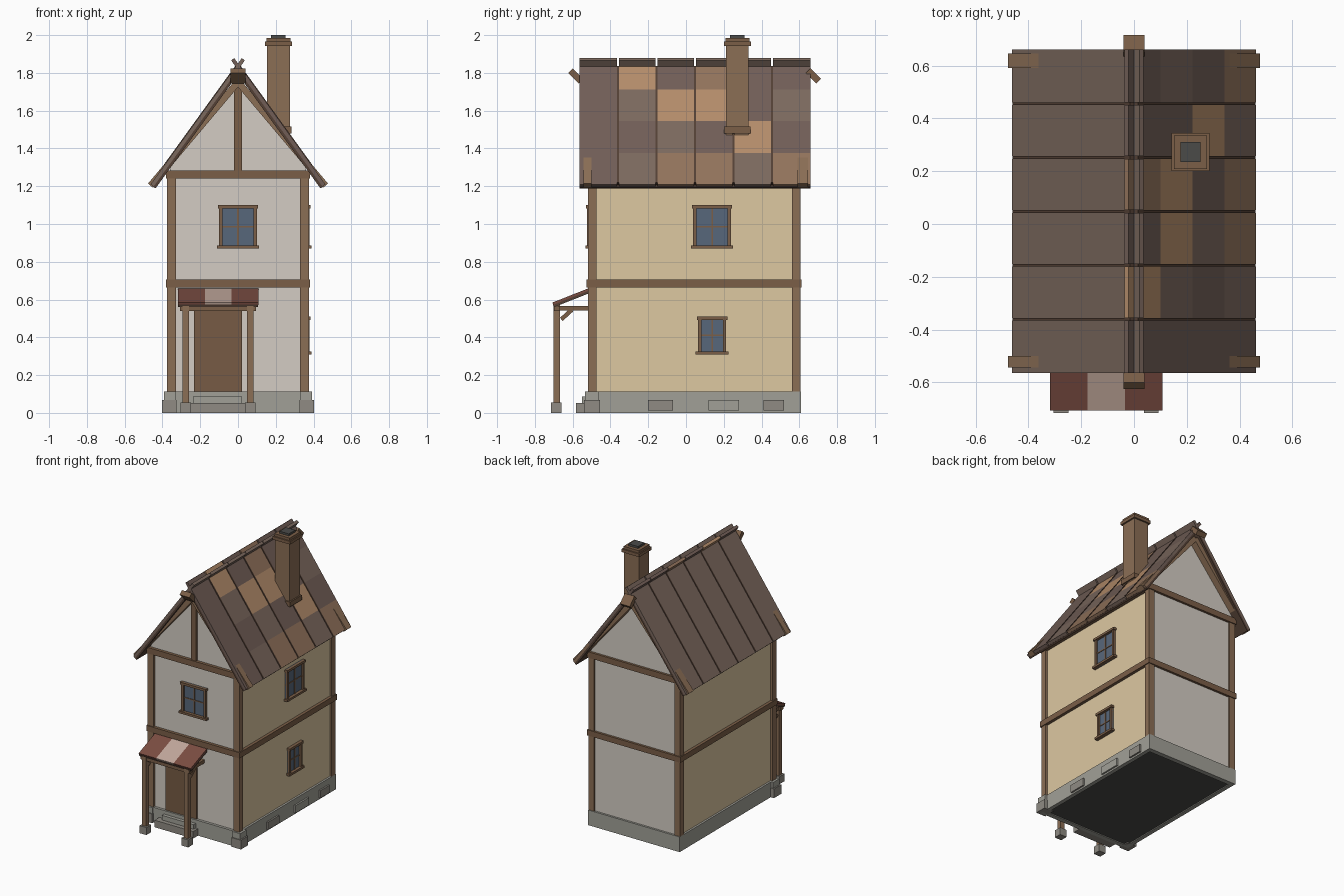
import bpy, math
from mathutils import Vector

if "Cube" in bpy.data.objects:
    bpy.data.objects.remove(bpy.data.objects["Cube"])


def mat(name, r, g, b):
    m = bpy.data.materials.new(name)
    m.diffuse_color = [(c / 255) ** 2.2 for c in (r, g, b)] + [1]
    m.use_nodes = True
    m.node_tree.nodes["Principled BSDF"].inputs["Base Color"].default_value = m.diffuse_color
    return m


WOOD = mat("wood", 138, 110, 86)
BEAM = mat("beam", 122, 95, 73)
DARK = mat("dark_wood", 84, 66, 56)
DOOR = mat("door_wood", 118, 91, 70)
WHITE = mat("plaster", 210, 203, 194)
CREAM = mat("cream_plaster", 220, 199, 160)
STONE = mat("stone", 160, 159, 150)
STONE2 = mat("dark_stone", 142, 138, 130)
SOOT = mat("soot", 76, 76, 74)
GLASS = mat("glass", 88, 103, 122)
RED = mat("red_awning", 122, 78, 68)
PALE = mat("pale_awning", 192, 166, 154)
TILES = {"d": mat("tile_dark", 112, 94, 87), "m": mat("tile_mid", 144, 114, 92),
         "l": mat("tile_light", 178, 139, 106), "g": mat("tile_grey", 122, 104, 94)}


def make(name, verts, faces, *mats):
    me = bpy.data.meshes.new(name)
    me.from_pydata(verts, [], faces)
    for m in mats:
        me.materials.append(m)
    ob = bpy.data.objects.new(name, me)
    bpy.context.collection.objects.link(ob)
    return ob


def prism(name, pts, a0, a1, m, axis="y"):
    """Extrude a counter-clockwise (u, z) profile along y or x."""
    n = len(pts)
    if axis == "y":
        v = [(u, a, z) for a in (a0, a1) for u, z in pts]
    else:
        v = [(a, u, z) for a in (a1, a0) for u, z in pts]
    f = [tuple(range(n)), tuple(range(2 * n - 1, n - 1, -1))]
    f += [(i, i + n, (i + 1) % n + n, (i + 1) % n) for i in range(n)]
    return make(name, v, f, m)


def box(name, x0, x1, y0, y1, z0, z1, m):
    return prism(name, [(x0, z0), (x1, z0), (x1, z1), (x0, z1)], y0, y1, m)


def bar(name, p, q, thick, a0, a1, m, axis="y"):
    """Slanted beam between two (u, z) points, p-q is its centre line."""
    p, q = Vector(p), Vector(q)
    d = (q - p).normalized()
    n = Vector((-d.y, d.x)) * thick / 2
    return prism(name, [tuple(c) for c in (p - n, q - n, q + n, p + n)], a0, a1, m, axis)


# Stone base, open below around a dark floor
box("base_front", -.375, .375, -.525, -.49, 0, .112, STONE)
box("base_back", -.375, .375, .575, .61, 0, .112, STONE)
for s, n in ((-1, "left"), (1, "right")):
    box("base_" + n, *sorted((s * .375, s * .345)), -.49, .575, 0, .112, STONE)
    box("corner_stone_" + n, *sorted((s * .325, s * .402)), -.54, -.455, 0, .068, STONE2)
    box("corner_stone_top_" + n, *sorted((s * .328, s * .392)), -.534, -.46, .068, .112, STONE)
box("floor", -.35, .35, -.495, .58, .006, .03, SOOT)
for i, (a, b) in enumerate(((-.2, -.07), (.12, .28), (.41, .52))):
    box(f"side_stone_{i + 1}", .37, .387, a, b, .012, .068, STONE if i == 1 else STONE2)

# House body with gables: cream long walls, white end walls
body = prism("house_walls", [(-.36, .1), (.36, .1), (.36, 1.3), (0, 1.77), (-.36, 1.3)],
             -.505, .595, WHITE)
body.data.materials.append(CREAM)
for p in body.data.polygons:
    if abs(p.normal.x) > .9:
        p.material_index = 1

# Timber frame: corner posts, two rings of beams, gable post
for s, n in ((-1, "left"), (1, "right")):
    for y0, y1, e in ((-.52, -.475, "front"), (.56, .605, "back")):
        box(f"post_{e}_{n}", *sorted((s * .375, s * .328)), y0, y1, .112, 1.26, WOOD)
for z0, z1, n in ((.663, .705, "middle"), (1.24, 1.284, "top")):
    box(n + "_beam_front", -.382, .382, -.527, -.49, z0, z1, BEAM)
    box(n + "_beam_back", -.382, .382, .58, .612, z0, z1, BEAM)
    for s, e in ((-1, "left"), (1, "right")):
        box(f"{n}_beam_{e}", *sorted((s * .382, s * .345)), -.49, .58, z0, z1, BEAM)
box("gable_post", -.02, .02, -.52, -.49, 1.284, 1.75, BEAM)

# Roof: tiles, battens, sheathing; slopes cross at the ridge
EAVE, TOP = Vector((.463, 1.21)), Vector((-.02, 1.878))
U = (TOP - EAVE).normalized()
N = Vector((U.y, -U.x))
LEN = (TOP - EAVE).length


def slope(name, s, t0, t1, d0, d1, y0, y1, m):
    """Slab on one roof side: t along the slope, d above the tile surface."""
    pts = [EAVE + U * t + N * d for t, d in ((t0, d0), (t0, d1), (t1, d1), (t1, d0))]
    pts = [(s * p.x, p.y) for p in pts]
    return prism(name, pts if s > 0 else pts[::-1], y0, y1, m)


PATTERN = ["dddd", "lgdg", "dlgm", "mldm", "ddlg", "dgdm"]  # columns, ridge to eave
Y0, W = -.565, .2042
for s, n in ((-1, "left"), (1, "right")):
    for c, col in enumerate(PATTERN):
        for r in range(4):
            k = col[3 - r] if s > 0 else "g"
            slope(f"roof_tile_{n}_{c + 1}_{r + 1}", s, LEN * r / 4, LEN * (r + 1) / 4, -.02, 0,
                  Y0 + W * c + .005 * (c > 0), Y0 + W * (c + 1) - .005 * (c < 5), TILES[k])
        if c:
            slope(f"roof_batten_{n}_{c}", s, .01, .77, -.02, .004,
                  Y0 + W * c - .005, Y0 + W * c + .005, DARK)
    slope("roof_boards_" + n, s, -.002, .765, -.034, -.02, Y0, Y0 + 6 * W, DARK)
    # Gable rafters, a little flatter than the roof so the feet show
    for y0, y1, e in ((-.543, -.5, "front"), (.59, .645, "back")):
        a, b = (s * .463, 1.203), (0, 1.752)
        bar(f"rafter_{e}_{n}", *((a, b) if s > 0 else (b, a)), .035, y0, y1, WOOD)

# Tilted ridge beam ends
for y, z, e in ((-.584, 1.784, "front"), (.675, 1.784, "back")):
    bar("ridge_end_" + e, (y - .028, z + .028), (y + .028, z - .028), .035, -.04, .04, BEAM, "x")

# Chimney
CX, CY = .214, .272
for n, h, z0, z1, m in (("collar", .07, 1.48, 1.515, BEAM), ("shaft", .06, 1.45, 1.945, WOOD),
                        ("cap", .072, 1.943, 1.966, BEAM), ("cap_top", .063, 1.966, 1.985, BEAM),
                        ("flue", .038, 1.98, 2.0, SOOT)):
    box("chimney_" + n, CX - h, CX + h, CY - h, CY + h, z0, z1, m)


# Windows
def window(name, side, c, hw, z0, z1, wall):
    def part(n, u0, u1, depth, a, b, m):
        if side == "right":
            box(f"{name}_{n}", wall - .01, wall + depth, c + u0, c + u1, a, b, m)
        else:
            box(f"{name}_{n}", c + u0, c + u1, -wall - depth, -wall + .01, a, b, m)
    part("glass", -hw, hw, .005, z0, z1, GLASS)
    part("jamb_a", -hw, -hw + .018, .018, z0, z1, BEAM)
    part("jamb_b", hw - .018, hw, .018, z0, z1, BEAM)
    part("mullion", -.004, .004, .01, z0, z1, BEAM)
    zm = (z0 + z1) / 2
    part("crossbar", -hw, hw, .009, zm - .004, zm + .004, BEAM)
    part("lintel", -hw - .006, hw + .006, .024, z1 - .017, z1, BEAM)
    part("sill", -hw - .012, hw + .012, .028, z0, z0 + .016, BEAM)


window("front_window", "front", 0, .1, .87, 1.1, .505)
window("upper_side_window", "right", .138, .1, .87, 1.1, .36)
window("lower_side_window", "right", .138, .075, .31, .51, .36)

# Door and steps
box("door", -.233, .02, -.513, -.49, .112, .56, DOOR)
box("lower_step", -.275, .04, -.582, -.52, 0, .052, STONE2)
box("upper_step", -.238, .022, -.55, -.52, .052, .086, STONE)

# Porch: posts on stone feet, beams, braces, striped awning
for x, n in ((-.277, "left"), (.065, "right")):
    box("porch_foot_" + n, x - .028, x + .028, -.716, -.66, 0, .055, STONE2)
    box("porch_post_" + n, x - .017, x + .017, -.702, -.668, .055, .57, WOOD)
    box("porch_side_beam_" + n, x - .015, x + .015, -.7, -.5, .541, .566, BEAM)
    bar("porch_brace_" + n, (-.66, .495), (-.605, .545), .022, x - .012, x + .012, BEAM, "x")
box("porch_front_beam", -.307, .095, -.7, -.668, .54, .566, BEAM)
bar("awning_frame", (-.702, .566), (-.515, .64), .014, -.317, .107, DARK, "x")
for i, m in enumerate((RED, PALE, RED)):
    x = -.318 + i * .142
    bar(f"awning_stripe_{i + 1}", (-.705, .578), (-.515, .653), .013, x, x + .142, m, "x")
